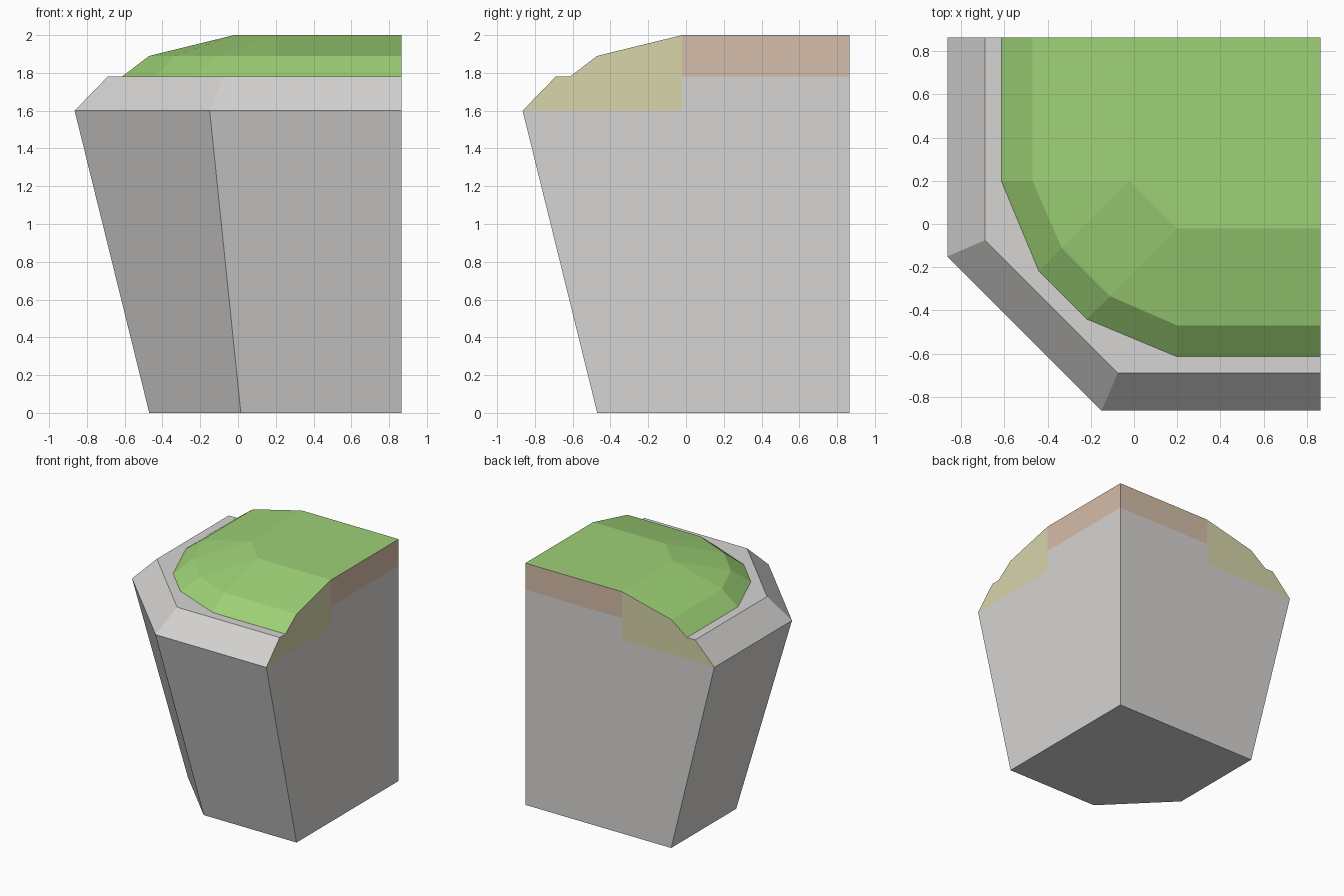
import bpy, bmesh

cube = bpy.data.objects.get("Cube")
if cube:
    bpy.data.objects.remove(cube, do_unlink=True)

EDGE = 0.865      # position of the two flat cut sides
CREST = -0.02     # where the flat crest starts
LIP = 1.6         # height of the rock's widest line


def material(name, color):
    m = bpy.data.materials.new(name)
    m.use_nodes = True
    m.diffuse_color = (*color, 1)
    m.node_tree.nodes["Principled BSDF"].inputs["Base Color"].default_value = (*color, 1)
    return m


rock = material("rock grey", (0.67, 0.66, 0.65))
grass = material("grass green", (0.34, 0.64, 0.18))
earth = material("earth tan", (0.67, 0.51, 0.40))
moss = material("pale olive", (0.68, 0.66, 0.40))


def corner_ring(bm, half, z):
    """Half an outline, mirrored over the diagonal and closed at the back corner."""
    pts = half + [(y, x) for x, y in reversed(half)] + [(EDGE, EDGE)]
    return [bm.verts.new((x, y, z)) for x, y in pts]


def loft(name, layers, main, bottom):
    bm = bmesh.new()
    rings = [corner_ring(bm, half, z) for z, half in layers]
    for low, high in zip(rings, rings[1:]):
        n = len(low)
        for i in range(n):
            j = (i + 1) % n
            bm.faces.new((low[i], low[j], high[j], high[i]))
    bm.faces.new(rings[-1])
    base = bm.faces.new(rings[0][::-1])
    if not bottom:
        base.tag = True
    bmesh.ops.remove_doubles(bm, verts=bm.verts[:], dist=0.0005)
    bmesh.ops.recalc_face_normals(bm, faces=bm.faces[:])
    # split the cut sides where the crest begins
    for cut, along in ((0, 1), (1, 0)):
        faces = [f for f in bm.faces if f.normal[cut] > 0.99 and f.calc_center_median().z > LIP]
        geom = faces + list({e for f in faces for e in f.edges}) + list({v for f in faces for v in f.verts})
        normal = [0, 0, 0]
        normal[along] = 1
        bmesh.ops.bisect_plane(bm, geom=geom, dist=0.0005,
                               plane_co=[CREST * n for n in normal], plane_no=normal)
    # colour the cut sides by position
    for f in bm.faces:
        f.material_index = 0
        c = f.calc_center_median()
        for cut, along in ((0, 1), (1, 0)):
            if f.normal[cut] > 0.99 and c.z > LIP:
                if c[along] < CREST:
                    f.material_index = 2
                elif main is grass:
                    f.material_index = 1
    if not bottom:
        hidden = [f for f in bm.faces if f.normal.z < -0.99]
        bmesh.ops.delete(bm, geom=hidden, context='FACES')
    mesh = bpy.data.meshes.new(name)
    bm.to_mesh(mesh)
    bm.free()
    for m in (main, earth, moss):
        mesh.materials.append(m)
    obj = bpy.data.objects.new(name, mesh)
    bpy.context.collection.objects.link(obj)
    return obj


# Rock body: leans outward, then a bevelled rim
loft("rock_body", [
    (0, [(-0.47, EDGE), (-0.47, 0.015)]),
    (LIP, [(-EDGE, EDGE), (-EDGE, -0.15)]),
    (1.78, [(-0.69, EDGE), (-0.69, -0.075)]),
], rock, True)

# Grass mound: steep border, then a gentle slope up to the crest
loft("grass_mound", [
    (1.78, [(-0.615, EDGE), (-0.615, 0.2), (-0.44, -0.22)]),
    (1.89, [(-0.47, EDGE), (-0.47, 0.2), (-0.335, -0.11)]),
    (2.0, [(CREST, EDGE), (CREST, 0.2), (CREST, 0.2)]),
], grass, False)
